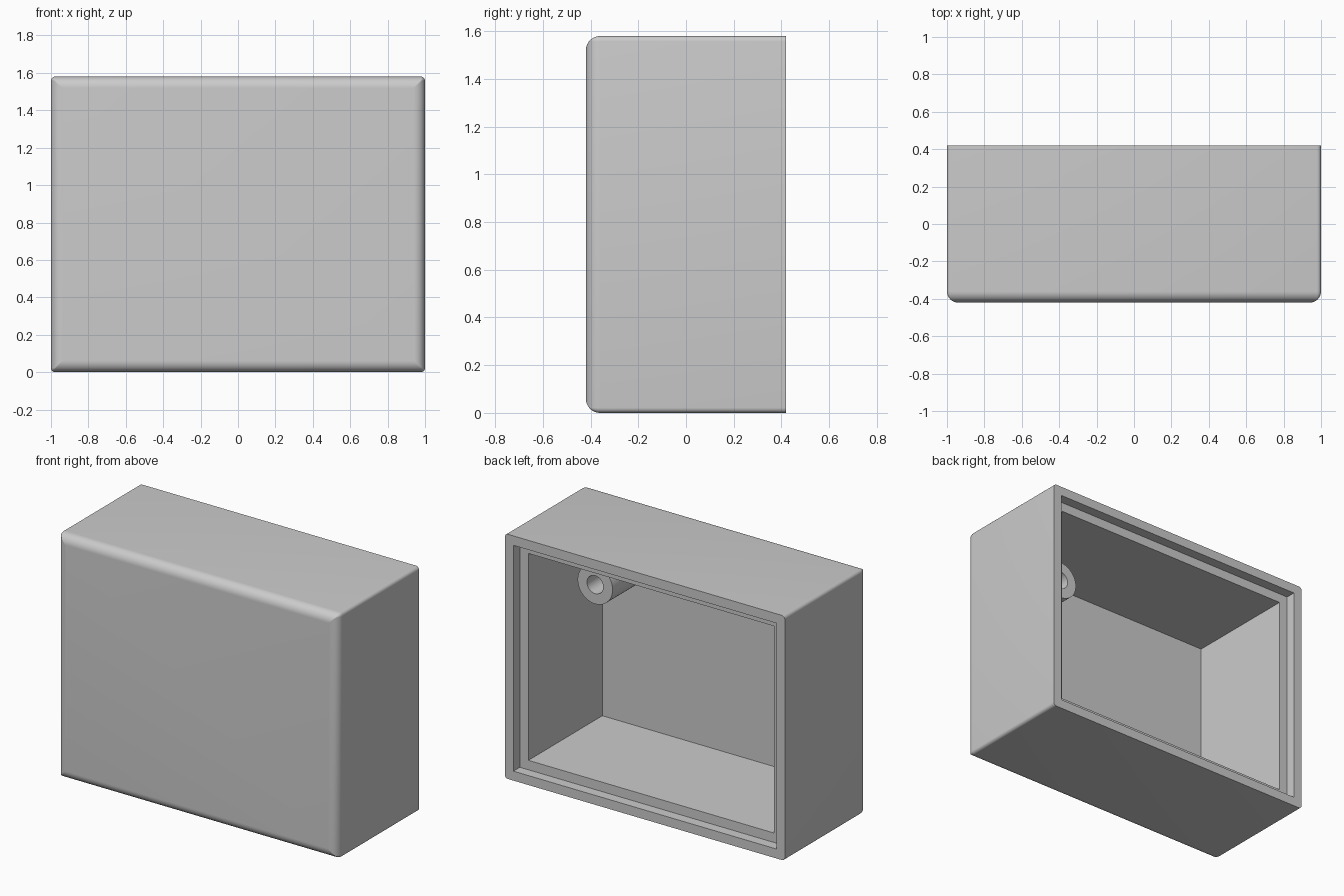
import bpy, bmesh
from math import sin, cos, pi, radians

W, D, H = 2.0, 0.84, 1.58      # overall size
BACK, FRONT = D / 2, -D / 2

cube = bpy.data.objects.get("Cube")
if cube:
    bpy.data.objects.remove(cube)

grey = bpy.data.materials.new("light_grey")
grey.use_nodes = True
colour = (0.6, 0.6, 0.6, 1)
grey.diffuse_color = colour
grey.node_tree.nodes["Principled BSDF"].inputs["Base Color"].default_value = colour


def rounded_ring(y, inset, radius, steps=5):
    """Rounded rectangle in the xz plane at depth y."""
    hx, hz = W / 2 - inset - radius, H / 2 - inset - radius
    pts = []
    for q, (sx, sz) in enumerate([(1, 1), (-1, 1), (-1, -1), (1, -1)]):
        for i in range(steps + 1):
            a = (q + i / steps) * pi / 2
            pts.append((sx * hx + radius * cos(a), y, H / 2 + sz * hz + radius * sin(a)))
    return pts


def circle_ring(x, y, z, radius, steps=48):
    angles = [2 * pi * i / steps for i in range(steps)]
    return [(x + radius * cos(a), y, z + radius * sin(a)) for a in angles]


def loft(name, rings, closed=False):
    """Skin a row of rings; cap both ends, or join last to first if closed."""
    bm = bmesh.new()
    loops = [[bm.verts.new(p) for p in ring] for ring in rings]
    n = len(loops[0])
    pairs = list(zip(loops, loops[1:]))
    if closed:
        pairs.append((loops[-1], loops[0]))
    else:
        bm.faces.new(loops[0])
        bm.faces.new(loops[-1])
    for a, b in pairs:
        for i in range(n):
            j = (i + 1) % n
            bm.faces.new((a[i], a[j], b[j], b[i]))
    bmesh.ops.recalc_face_normals(bm, faces=bm.faces)
    mesh = bpy.data.meshes.new(name)
    bm.to_mesh(mesh)
    bm.free()
    mesh.materials.append(grey)
    obj = bpy.data.objects.new(name, mesh)
    bpy.context.collection.objects.link(obj)
    return obj


def select(obj):
    bpy.ops.object.select_all(action='DESELECT')
    obj.select_set(True)
    bpy.context.view_layer.objects.active = obj


def cut_box(target, inset, y0, y1):
    """Cut a rectangular pocket out of the target."""
    bpy.ops.mesh.primitive_cube_add(size=1, location=(0, (y0 + y1) / 2, H / 2))
    cutter = bpy.context.object
    cutter.scale = (W - 2 * inset, y1 - y0, H - 2 * inset)
    cutter.hide_render = True
    cutter.data.materials.append(grey)
    mod = target.modifiers.new("pocket", 'BOOLEAN')
    mod.operation, mod.solver, mod.object = 'DIFFERENCE', 'EXACT', cutter
    select(target)
    bpy.ops.object.modifier_apply(modifier=mod.name)
    bpy.data.objects.remove(cutter)


# Enclosure body: rounded front edges, square rim at the back
fillet, corner, steps = 0.06, 0.022, 10
rings = []
for i in range(steps + 1):
    a = i / steps * pi / 2
    inset = fillet * (1 - sin(a))
    rings.append(rounded_ring(FRONT + fillet * (1 - cos(a)), inset, max(0.003, corner - inset)))
rings.append(rounded_ring(BACK, 0, corner))
body = loft("enclosure_body", rings)

# Main cavity and the stepped lid seat
cut_box(body, 0.122, FRONT + 0.02, BACK + 0.1)
cut_box(body, 0.061, BACK - 0.066, BACK + 0.2)

# Hollow screw post standing on the inside of the front wall
px, pz, base, top = 0.624, 1.203, FRONT + 0.015, 0.036
outer, bore = 0.125, 0.058
post = loft("screw_post", [circle_ring(px, y, pz, r) for y, r in
                           [(base, outer), (top, outer), (top, bore), (base, bore)]], closed=True)

for obj in (body, post):
    select(obj)
    bpy.ops.object.shade_smooth_by_angle(angle=radians(35))
